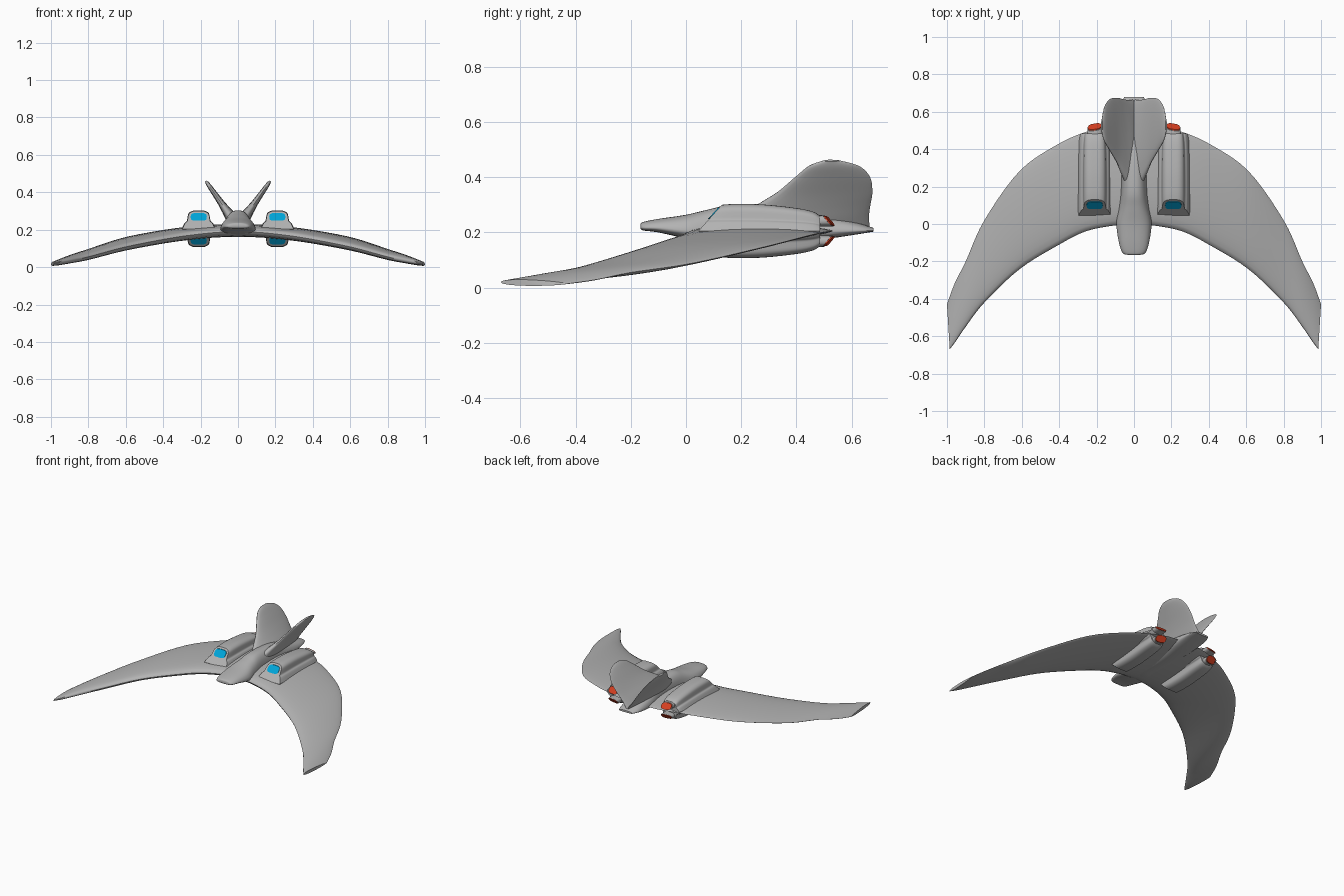
import bpy, bmesh, math
from mathutils import Vector

if "Cube" in bpy.data.objects:
    bpy.data.objects.remove(bpy.data.objects["Cube"], do_unlink=True)


def material(name, r, g, b):
    m = bpy.data.materials.new(name)
    m.use_nodes = True
    m.diffuse_color = (r, g, b, 1)
    m.node_tree.nodes["Principled BSDF"].inputs["Base Color"].default_value = (r, g, b, 1)
    return m


GREY = material("hull grey", .45, .45, .45)
BLUE = material("intake blue", 0, .38, .7)
RED = material("exhaust red", .68, .05, .015)


def smooth(points, steps=5):
    """Catmull-Rom curve through tuples of any length."""
    pts = [points[0], *points, points[-1]]
    out = []
    for i in range(1, len(pts) - 2):
        for s in range(steps):
            t = s / steps
            out.append(tuple(
                .5 * (2 * b + (c - a) * t + (2 * a - 5 * b + 4 * c - d) * t * t
                      + (3 * b - a - 3 * c + d) * t ** 3)
                for a, b, c, d in zip(*pts[i - 1:i + 3])))
    return out + [tuple(points[-1])]


def loft(name, rings, mat, mirror=True, first_cap=True):
    """Skin closed rings into one capped, smooth object."""
    bm = bmesh.new()
    rows = [[bm.verts.new(p) for p in ring] for ring in rings]
    n = len(rows[0])
    for a, b in zip(rows, rows[1:]):
        for i in range(n):
            j = (i + 1) % n
            bm.faces.new((a[i], a[j], b[j], b[i]))
    if first_cap:
        bm.faces.new(rows[0])
    bm.faces.new(rows[-1])
    bmesh.ops.recalc_face_normals(bm, faces=bm.faces)
    mesh = bpy.data.meshes.new(name)
    bm.to_mesh(mesh)
    bm.free()
    obj = bpy.data.objects.new(name, mesh)
    bpy.context.collection.objects.link(obj)
    mesh.materials.append(mat)
    if mirror:
        obj.modifiers.new("mirror", "MIRROR")
    bpy.ops.object.select_all(action="DESELECT")
    obj.select_set(True)
    bpy.context.view_layer.objects.active = obj
    bpy.ops.object.shade_smooth_by_angle(angle=math.radians(42))
    return obj


def angles(n):
    return [2 * math.pi * k / n for k in range(n)]


def power(v, p):
    return math.copysign(abs(v) ** p, v)


def airfoil(lead, trail, half, normal):
    """Blade section from leading to trailing edge."""
    lead, trail = Vector(lead), Vector(trail)
    ring = []
    for a in angles(28):
        u = .5 - .5 * math.cos(a)
        h = half * u ** .4 * (1 - u) ** .7 / .487
        ring.append(lead.lerp(trail, u) + normal * math.copysign(h, math.sin(a)))
    return ring


# Crescent wing: leading x y z, trailing x y z, half thickness
wing = [
    (0, .0, .19, 0, .53, .205, .033),
    (.12, -.01, .185, .13, .53, .205, .033),
    (.26, -.04, .17, .25, .495, .2, .033),
    (.4, -.11, .148, .4, .43, .185, .032),
    (.61, -.24, .106, .61, .285, .148, .03),
    (.8, -.42, .055, .8, .02, .088, .025),
    (.9, -.55, .034, .9, -.2, .055, .02),
    (.955, -.63, .024, .96, -.32, .03, .016),
    (.985, -.67, .02, 1, -.43, .014, .011),
]
up = Vector((0, 0, 1))
loft("wing", [airfoil(s[:3], s[3:6], s[6], up) for s in smooth(wing)],
     GREY, first_cap=False)

# Fuselage: y, half width, bottom, top
hull = [
    (-.165, .03, .214, .23),
    (-.155, .058, .207, .238),
    (-.1, .077, .2, .249),
    (0, .09, .178, .264),
    (.09, .078, .162, .285),
    (.18, .068, .16, .303),
    (.35, .065, .165, .295),
    (.5, .075, .176, .263),
    (.62, .07, .193, .235),
    (.68, .05, .203, .216),
]


def hull_ring(y, w, low, high):
    ring = []
    for a in angles(32):
        s = power(math.sin(a), .75)
        x = w * power(math.cos(a), .75) * (1 - .2 * s)
        ring.append((x, y, (low + high) / 2 + s * (high - low) / 2))
    return ring


loft("fuselage", [hull_ring(*s) for s in smooth(hull)], GREY, mirror=False)

# Leaning tail fins: height, front y, rear y, half thickness
fin = [
    (.22, .15, .665, .04),
    (.26, .2, .663, .034),
    (.3, .26, .668, .025),
    (.345, .33, .675, .018),
    (.4, .395, .667, .014),
    (.44, .445, .628, .011),
    (.46, .5, .56, .006),
]
lean = .7
side = Vector((1, 0, -lean)).normalized()
rings = []
for z, front, rear, half in smooth(fin):
    x = .06 + (z - .3) * lean
    rings.append(airfoil((x, front, z), (x, rear, z), half, side))
loft("tail_fin", rings, GREY)

# Engine pods above and below the wing, with flared feet
CX, MID = .21, .205
half_arch = [(1.5, 0), (1.25, .32), (1.06, .42), (1, .6), (.9, .84), (.55, .98), (0, 1)]
arch = smooth(half_arch + [(-x, z) for x, z in half_arch[-2::-1]], 3)
pod = [
    (.13, .058, .095, .9),
    (.18, .06, .098, .7),
    (.28, .06, .096, .2),
    (.4, .058, .083, 0),
    (.46, .054, .07, 0),
    (.485, .05, .055, 0),
]

for sign, place in ((1, "upper"), (-1, "lower")):
    rings = []
    for y, w, h, rake in smooth(pod, 4):
        rings.append([(CX + w * x, y - rake * h * (1 - z), MID + sign * h * z)
                      for x, z in arch])
    loft(place + "_engine_pod", rings, GREY)

    # Raked intake plate, flat toward the wing and domed outside
    rings = []
    for depth in (-.004, .004):
        ring = []
        for a in angles(28):
            s = power(math.sin(a), .7 if math.sin(a) > 0 else .5)
            z = .064 + .021 * s
            x = CX + .043 * power(math.cos(a), .6)
            ring.append((x, .13 - .9 * (.095 - z) + depth, MID + sign * z))
        rings.append(ring)
    loft(place + "_intake", rings, BLUE)

    # Oval exhaust nozzle with a slanted end
    def oval(y, scale, slant):
        ring = []
        for a in angles(28):
            dx = .041 * scale * power(math.cos(a), .75)
            dz = .021 * scale * power(math.sin(a), .75)
            ring.append((CX + dx, y - slant * (.85 * dz + .15 * dx),
                         MID + sign * (.037 + dz)))
        return ring

    loft(place + "_nozzle", [oval(.42, 1, 0), oval(.48, 1, .5), oval(.516, .95, 1)], GREY)
    loft(place + "_exhaust", [oval(.514, .86, 1), oval(.522, .86, 1)], RED)
